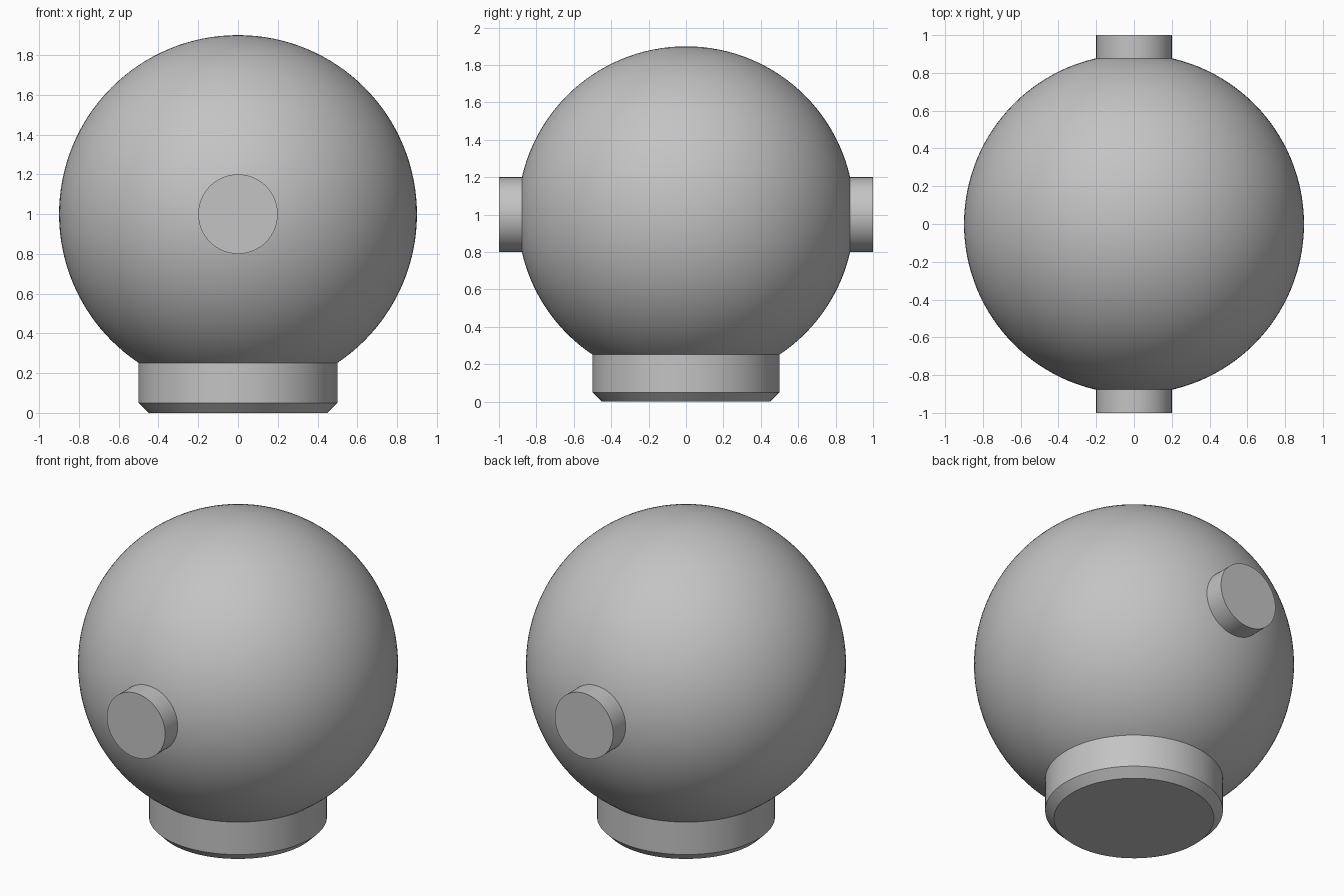
import bpy, bmesh
from math import radians, pi, sin, cos
from mathutils import Matrix

cube = bpy.data.objects.get("Cube")
if cube:
    bpy.data.objects.remove(cube, do_unlink=True)

grey = bpy.data.materials.new("plain grey")
grey.use_nodes = True
colour = (0.55, 0.55, 0.55, 1)
grey.diffuse_color = colour
grey.node_tree.nodes["Principled BSDF"].inputs["Base Color"].default_value = colour

RADIUS, CENTRE = 0.9, 1.0


def finish(name, bm, angle=30):
    """Turn a bmesh into a smooth-shaded grey object."""
    bmesh.ops.recalc_face_normals(bm, faces=bm.faces)
    mesh = bpy.data.meshes.new(name)
    bm.to_mesh(mesh)
    bm.free()
    mesh.materials.append(grey)
    ob = bpy.data.objects.new(name, mesh)
    bpy.context.collection.objects.link(ob)
    bpy.ops.object.select_all(action='DESELECT')
    ob.select_set(True)
    bpy.context.view_layer.objects.active = ob
    bpy.ops.object.shade_smooth_by_angle(angle=radians(angle))
    return ob


def turned(name, profile, matrix=Matrix(), sides=96):
    """Solid of revolution from (radius, height) points, capped at both ends."""
    bm = bmesh.new()
    rings = [[bm.verts.new((r * cos(2 * pi * i / sides), r * sin(2 * pi * i / sides), z))
              for i in range(sides)] for r, z in profile]
    for low, high in zip(rings, rings[1:]):
        for i in range(sides):
            j = (i + 1) % sides
            bm.faces.new((low[i], low[j], high[j], high[i]))
    bm.faces.new(rings[0])
    bm.faces.new(rings[-1])
    bm.transform(matrix)
    return finish(name, bm)


# Round body
bm = bmesh.new()
bmesh.ops.create_uvsphere(bm, u_segments=128, v_segments=64, radius=RADIUS,
                          matrix=Matrix.Translation((0, 0, CENTRE)))
finish("ball_body", bm)

# Foot with a chamfered lower edge, its top sunk just inside the ball
turned("foot", [(0.45, 0), (0.5, 0.05), (0.5, 0.26)])

# Round pegs at front and back, sunk just inside the ball
for name, turn in (("front_peg", 90), ("back_peg", -90)):
    place = Matrix.Translation((0, 0, CENTRE)) @ Matrix.Rotation(radians(turn), 4, 'X')
    turned(name, [(0.2, 0.87), (0.2, 1.0)], place, sides=64)
